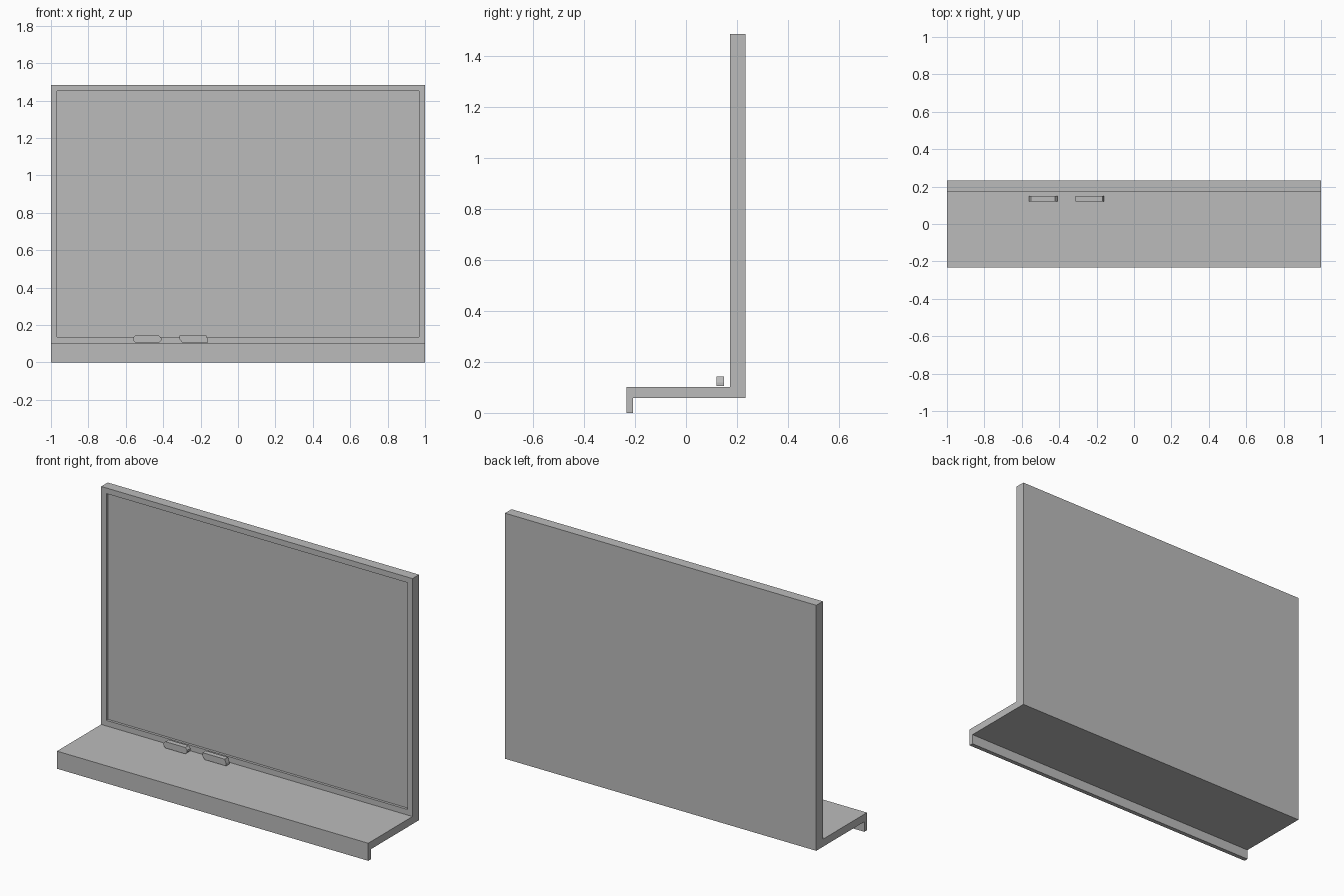
import bpy, bmesh
from mathutils import Vector

old = bpy.data.objects.get("Cube")
if old:
    bpy.data.objects.remove(old, do_unlink=True)

# One plain grey for everything
grey = bpy.data.materials.new("plain grey")
grey.use_nodes = True
grey.diffuse_color = (0.5, 0.5, 0.5, 1)
grey.node_tree.nodes["Principled BSDF"].inputs["Base Color"].default_value = (0.5, 0.5, 0.5, 1)


def extrude_profile(points, offset):
    """Extrude a closed outline of 3D points into a solid."""
    bm = bmesh.new()
    cap = bm.faces.new([bm.verts.new(p) for p in points])
    result = bmesh.ops.extrude_face_region(bm, geom=[cap], use_keep_orig=True)
    verts = [v for v in result["geom"] if isinstance(v, bmesh.types.BMVert)]
    bmesh.ops.translate(bm, verts=verts, vec=offset)
    bmesh.ops.recalc_face_normals(bm, faces=bm.faces)
    return bm


def finish(bm, name):
    mesh = bpy.data.meshes.new(name)
    bm.to_mesh(mesh)
    bm.free()
    mesh.materials.append(grey)
    obj = bpy.data.objects.new(name, mesh)
    bpy.context.collection.objects.link(obj)
    return obj


# Upright board, tray and front lip as one side profile (y, z)
FRONT, BACK, BOARD = -0.233, 0.233, 0.173
UNDER, TRAY, TOP = 0.058, 0.102, 1.484
side = [(FRONT, 0), (FRONT + 0.025, 0), (FRONT + 0.025, UNDER), (BACK, UNDER),
        (BACK, TOP), (BOARD, TOP), (BOARD, TRAY), (FRONT, TRAY)]
bm = extrude_profile([(-1, y, z) for y, z in side], Vector((2, 0, 0)))

# Writing surface sunk inside an even frame
face = max((f for f in bm.faces if f.normal.y < -0.9), key=lambda f: f.calc_area())
bmesh.ops.inset_individual(bm, faces=[face], thickness=0.046)
result = bmesh.ops.extrude_discrete_faces(bm, faces=[face])
bmesh.ops.translate(bm, verts=result["faces"][0].verts, vec=(0, 0.015, 0))
finish(bm, "board_and_tray")

# Two chalk sticks with worn ends, outlined in x and z from their left bottom
whole_stick = [(0.012, 0), (0.14, 0), (0.152, 0.012), (0.152, 0.024),
               (0.14, 0.037), (0.012, 0.037), (0, 0.024), (0, 0.012)]
worn_stick = [(0.014, 0), (0.152, 0), (0.152, 0.014), (0.143, 0.037),
              (0, 0.037), (0, 0.018)]
for name, x, outline in (("chalk_right", -0.562, whole_stick),
                         ("chalk_left", -0.312, worn_stick)):
    bm = extrude_profile([(x + px, 0.119, 0.106 + pz) for px, pz in outline],
                         Vector((0, 0.03, 0)))
    finish(bm, name)
